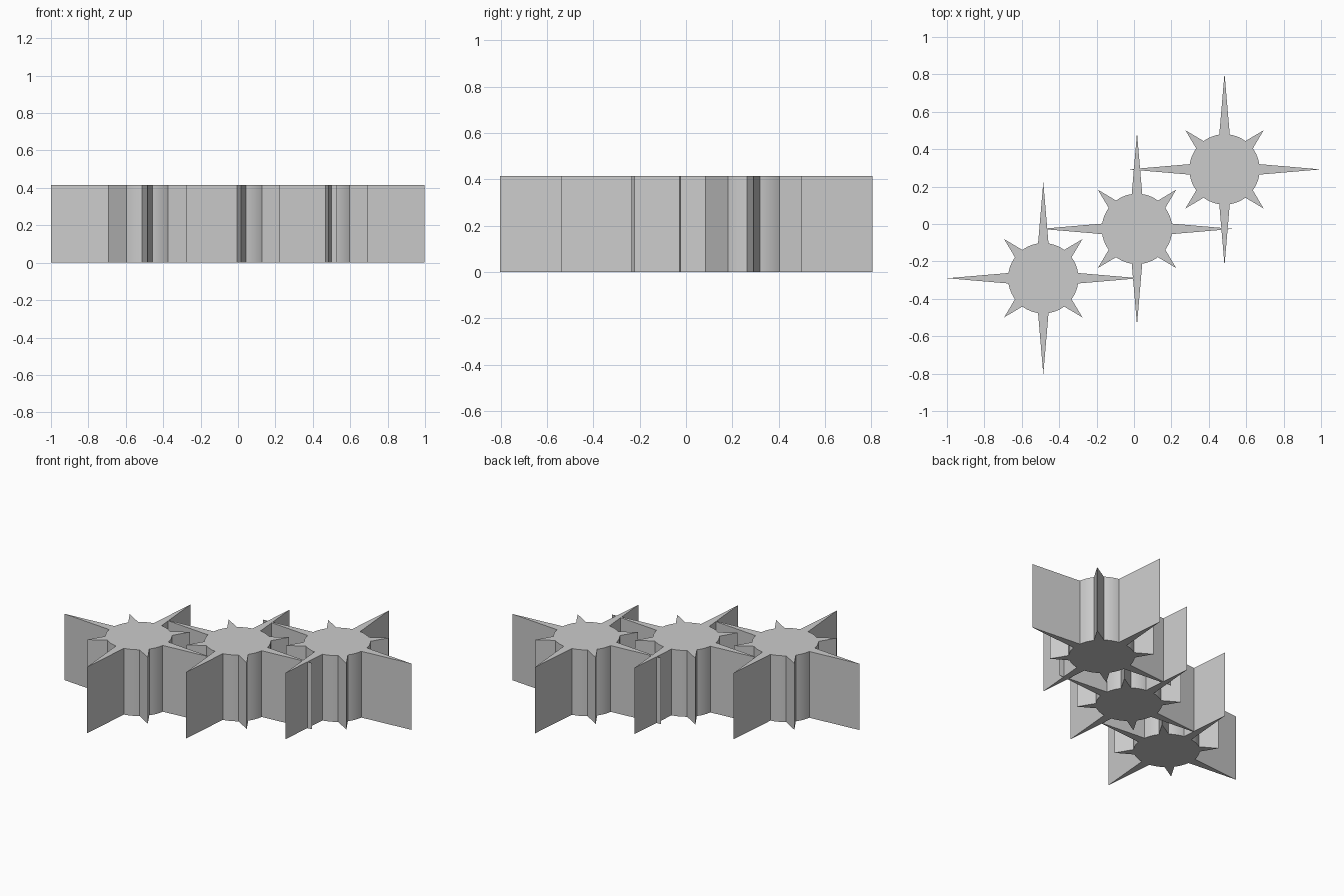
import bpy, bmesh, math

if "Cube" in bpy.data.objects:
    bpy.data.objects.remove(bpy.data.objects["Cube"], do_unlink=True)

HEIGHT = 0.415
DISC_RADIUS = 0.188
LONG_TIP, SHORT_TIP = 0.514, 0.296
HALF_BASE = 0.028
ARC_STEPS = 8

grey = bpy.data.materials.new("plain grey")
grey.use_nodes = True
colour = (0.6, 0.6, 0.6, 1)
grey.diffuse_color = colour
grey.node_tree.nodes["Principled BSDF"].inputs["Base Color"].default_value = colour


def polar(radius, angle):
    return radius * math.cos(angle), radius * math.sin(angle)


def star_outline():
    """Disc outline with alternating long and short pointed rays."""
    half = math.asin(HALF_BASE / DISC_RADIUS)
    gap = math.pi / 4 - 2 * half
    points = []
    for ray in range(8):
        angle = ray * math.pi / 4
        points.append(polar(SHORT_TIP if ray % 2 else LONG_TIP, angle))
        # Round rim between this ray and the next
        for step in range(ARC_STEPS + 1):
            points.append(polar(DISC_RADIUS, angle + half + gap * step / ARC_STEPS))
    return points


def make_star(name, x, y):
    bm = bmesh.new()
    base = bm.faces.new([bm.verts.new((px, py, 0)) for px, py in star_outline()])
    top = bmesh.ops.extrude_face_region(bm, geom=[base])
    verts = [v for v in top["geom"] if isinstance(v, bmesh.types.BMVert)]
    bmesh.ops.translate(bm, verts=verts, vec=(0, 0, HEIGHT))
    bmesh.ops.recalc_face_normals(bm, faces=bm.faces)
    mesh = bpy.data.meshes.new(name)
    bm.to_mesh(mesh)
    bm.free()
    mesh.materials.append(grey)
    star = bpy.data.objects.new(name, mesh)
    star.location = (x, y, 0)
    bpy.context.collection.objects.link(star)
    # Smooth round rim, sharp rays and caps
    bpy.ops.object.select_all(action="DESELECT")
    star.select_set(True)
    bpy.context.view_layer.objects.active = star
    bpy.ops.object.shade_smooth_by_angle(angle=math.radians(30))


# Diagonal row of three interlocking stars
make_star("right_star", -0.485, -0.29)
make_star("middle_star", 0.016, -0.026)
make_star("left_star", 0.484, 0.292)
